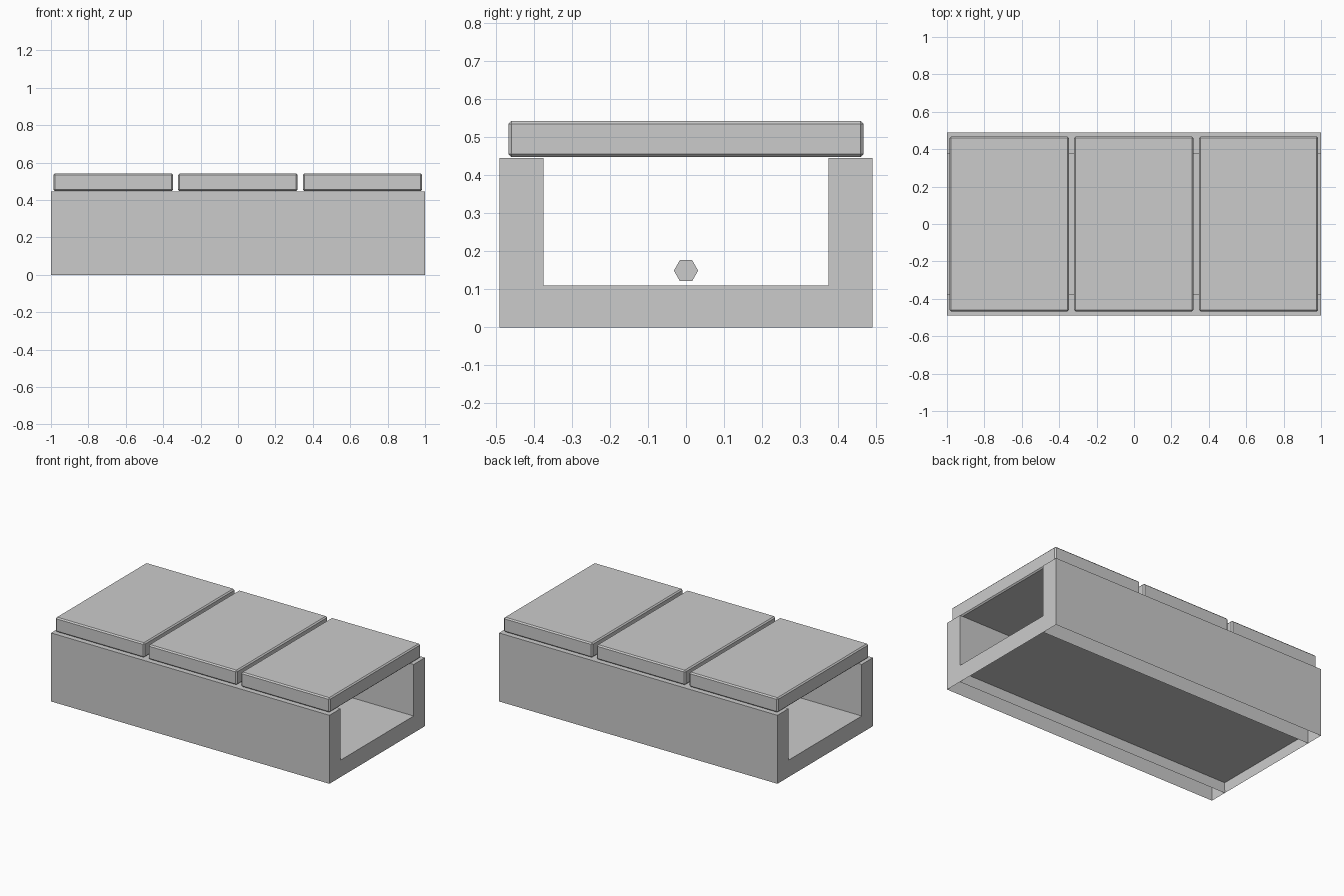
import bpy
import bmesh
from math import cos, sin, tau

if "Cube" in bpy.data.objects:
    bpy.data.objects.remove(bpy.data.objects["Cube"])


def finish(name, bm):
    bmesh.ops.recalc_face_normals(bm, faces=bm.faces)
    mesh = bpy.data.meshes.new(name)
    bm.to_mesh(mesh)
    bm.free()
    ob = bpy.data.objects.new(name, mesh)
    bpy.context.collection.objects.link(ob)
    return ob


def box(name, x0, x1, y0, y1, z0, z1, bevel=0.0, recess=None):
    """Box; recess=0 leaves the underside open, recess>0 lifts it inside the skirt."""
    bm = bmesh.new()
    bmesh.ops.create_cube(bm, size=1)
    for v in bm.verts:
        v.co.x = x1 if v.co.x > 0 else x0
        v.co.y = y1 if v.co.y > 0 else y0
        v.co.z = z1 if v.co.z > 0 else z0
    if bevel:
        bmesh.ops.bevel(bm, geom=bm.edges[:], offset=bevel, segments=1,
                        affect='EDGES', profile=0.5)
    if recess is not None:
        bm.normal_update()
        under = [f for f in bm.faces if f.normal.z < -0.9]
        if recess:
            bmesh.ops.inset_region(bm, faces=under, thickness=0.001)
            for v in under[0].verts:
                v.co.z += recess
        else:
            bmesh.ops.delete(bm, geom=under, context='FACES')
    return finish(name, bm)


# Trough: floor with recessed underside and two hollow side walls
box("trough_floor", -1, 1, -0.375, 0.375, 0, 0.11, recess=0.068)
box("front_wall", -1, 1, -0.49, -0.375, 0, 0.445, recess=0)
box("back_wall", -1, 1, 0.375, 0.49, 0, 0.445, recess=0)

# Three cover slabs with chamfered edges
for label, cx in (("left", -0.667), ("middle", -0.001), ("right", 0.666)):
    box(label + "_cover_slab", cx - 0.319, cx + 0.319, -0.467, 0.467,
        0.447, 0.542, bevel=0.008)

# Short six-sided bar inside the trough
bm = bmesh.new()
ring = [bm.verts.new((-0.15, 0.032 * cos(tau * i / 6), 0.149 + 0.032 * sin(tau * i / 6)))
        for i in range(6)]
cap = bm.faces.new(ring)
ext = bmesh.ops.extrude_face_region(bm, geom=[cap], use_keep_orig=True)
for v in ext["geom"]:
    if isinstance(v, bmesh.types.BMVert):
        v.co.x = 0.15
finish("inner_bar", bm)
